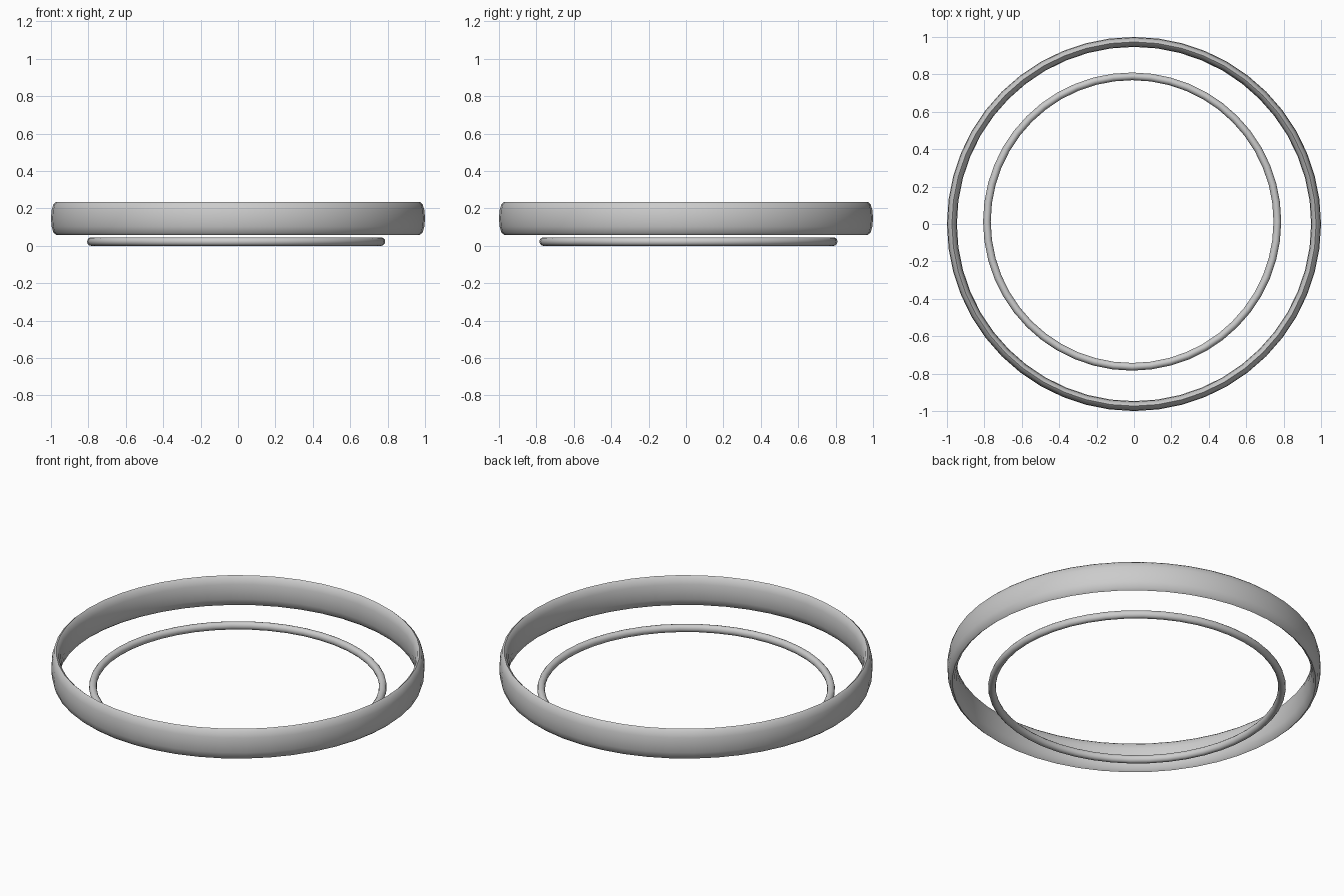
import bpy
import math

cube = bpy.data.objects.get("Cube")
if cube:
    bpy.data.objects.remove(cube, do_unlink=True)

# Single light grey material
grey = bpy.data.materials.new("light_grey")
grey.use_nodes = True
colour = (0.6, 0.6, 0.6, 1)
grey.diffuse_color = colour
grey.node_tree.nodes["Principled BSDF"].inputs["Base Color"].default_value = colour


def ring(name, centre, outer_radius, thickness, height):
    """Smooth ring with an elliptical cross-section."""
    half = thickness / 2
    bpy.ops.mesh.primitive_torus_add(
        major_segments=48, minor_segments=12,
        major_radius=outer_radius - half, minor_radius=half, location=centre)
    obj = bpy.context.object
    obj.name = name
    obj.scale.z = height / thickness
    bpy.ops.object.transform_apply(location=False, rotation=False, scale=True)
    bpy.ops.object.shade_smooth_by_angle(angle=math.radians(60))
    obj.data.materials.append(grey)
    return obj


# Tall outer band and slim lower ring, slightly off centre
ring("outer_band", (0, 0, 0.147), 1.0, 0.053, 0.176)
ring("lower_ring", (-0.01, 0.013, 0.0225), 0.797, 0.041, 0.045)
